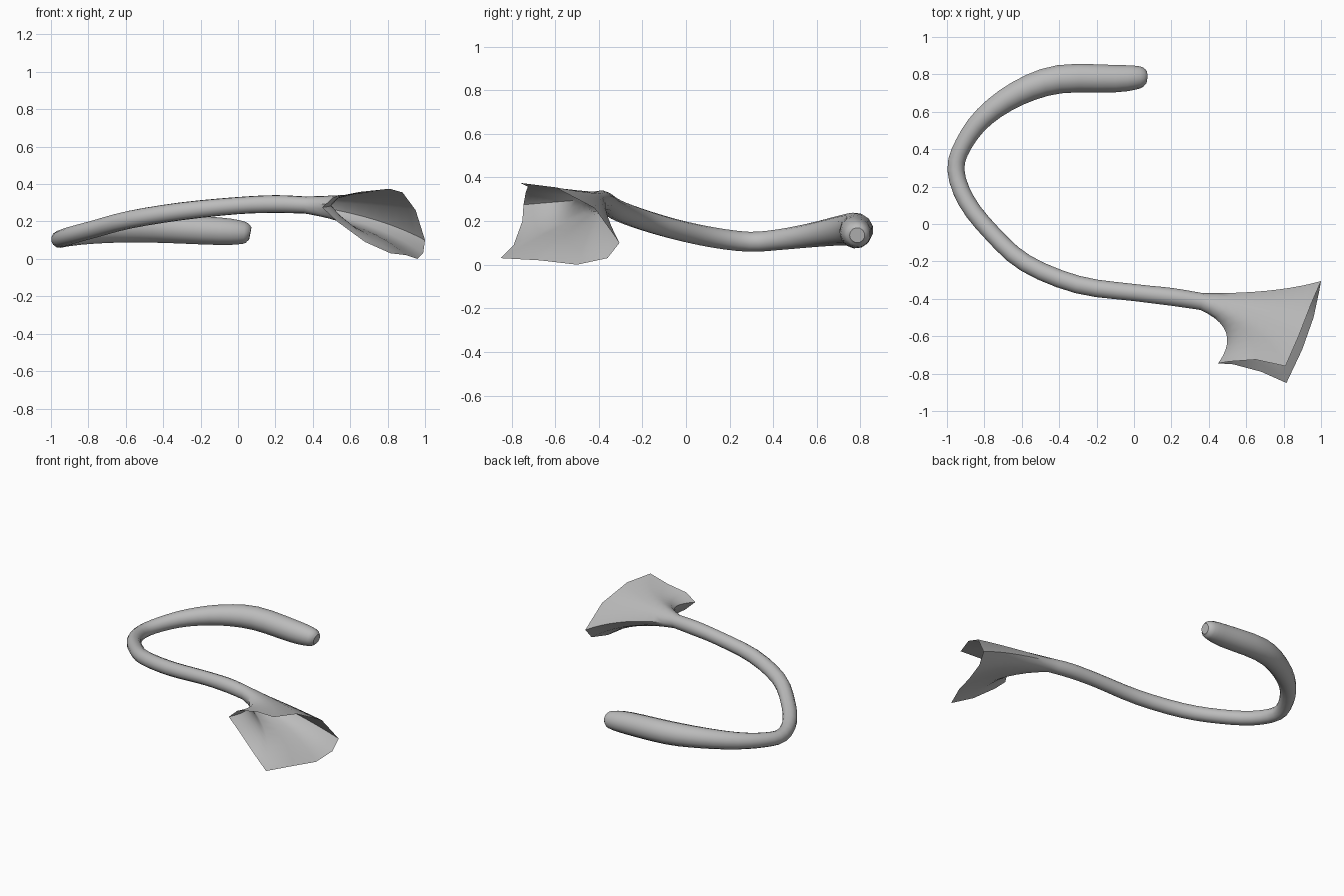
import bpy, bmesh, math
from mathutils import Vector

if "Cube" in bpy.data.objects:
    bpy.data.objects.remove(bpy.data.objects["Cube"])

SIDES = 13

grey = bpy.data.materials.new("soft_grey")
grey.diffuse_color = (0.5, 0.5, 0.5, 1)
grey.use_nodes = True
grey.node_tree.nodes["Principled BSDF"].inputs["Base Color"].default_value = grey.diffuse_color

# centre line of the curled stem, blunt tip first: x, y, z, radius
PATH = [
    (0.065, 0.785, 0.135, 0.035), (0.03, 0.785, 0.14, 0.06), (-0.1, 0.778, 0.148, 0.074),
    (-0.4, 0.775, 0.162, 0.077), (-0.62, 0.70, 0.155, 0.068), (-0.8, 0.575, 0.135, 0.056),
    (-0.91, 0.43, 0.115, 0.048), (-0.953, 0.29, 0.105, 0.046), (-0.895, 0.12, 0.125, 0.047),
    (-0.76, -0.05, 0.162, 0.047), (-0.58, -0.21, 0.21, 0.048), (-0.3, -0.325, 0.255, 0.048),
    (0.0, -0.367, 0.285, 0.046), (0.2, -0.39, 0.293, 0.048), (0.36, -0.415, 0.288, 0.046),
]

# flared rim, starting at the back corner and passing over the top lip
RIM = [
    (1.0, -0.305, 0.1), (0.95, -0.42, 0.26), (0.88, -0.60, 0.355), (0.81, -0.76, 0.375),
    (0.65, -0.725, 0.358), (0.51, -0.735, 0.33), (0.45, -0.745, 0.275), (0.53, -0.75, 0.2),
    (0.68, -0.79, 0.09), (0.815, -0.85, 0.03), (0.90, -0.67, 0.02), (0.96, -0.50, 0.0),
    (0.99, -0.36, 0.03),
]


def smooth_path(points, steps):
    """Catmull-Rom curve through the points."""
    p = [Vector(q) for q in points]
    p = [2 * p[0] - p[1]] + p + [2 * p[-1] - p[-2]]
    out = []
    for i in range(1, len(p) - 2):
        a, b, c, d = p[i - 1:i + 3]
        for k in range(steps):
            t = k / steps
            out.append(0.5 * (2 * b + (c - a) * t + (2 * a - 5 * b + 4 * c - d) * t * t
                              + (3 * b - a - 3 * c + d) * t ** 3))
    return out + [p[-2]]


def bridge(bm, a, b):
    for i in range(SIDES):
        j = (i + 1) % SIDES
        bm.faces.new((a[i], a[j], b[j], b[i]))


bm = bmesh.new()
rings = []

# curled stem
pts = smooth_path(PATH, 3)
for i, p in enumerate(pts):
    centre, r = p.to_3d(), p[3]
    tangent = (pts[min(i + 1, len(pts) - 1)].to_3d() - pts[max(i - 1, 0)].to_3d()).normalized()
    side = Vector((0, 0, 1)).cross(tangent).normalized()
    up = tangent.cross(side)
    ring = []
    for k in range(SIDES):
        a = math.tau * k / SIDES
        ring.append(bm.verts.new(centre + r * (math.cos(a) * side + math.sin(a) * up)))
    rings.append(ring)
bm.faces.new(list(reversed(rings[0])))

# open flare: each stem edge sweeps outward to its rim point
neck = [v.co.copy() for v in rings[-1]]
centre = pts[-1].to_3d()
STEPS = 10
for s in range(1, STEPS + 1):
    t = s / STEPS
    ring = []
    for start, end in zip(neck, RIM):
        end = Vector(end)
        bend = centre + Vector((0.2, -0.02, 0)) + 0.3 * (end - centre) + 0.6 * (start - centre)
        ring.append(bm.verts.new((1 - t) ** 2 * start + 2 * t * (1 - t) * bend + t * t * end))
    rings.append(ring)

for a, b in zip(rings, rings[1:]):
    bridge(bm, a, b)
bmesh.ops.recalc_face_normals(bm, faces=bm.faces)

mesh = bpy.data.meshes.new("curled_stem_with_flare")
bm.to_mesh(mesh)
bm.free()
obj = bpy.data.objects.new("curled_stem_with_flare", mesh)
bpy.context.collection.objects.link(obj)
mesh.materials.append(grey)

bpy.context.view_layer.objects.active = obj
obj.select_set(True)
bpy.ops.object.shade_smooth_by_angle(angle=math.radians(40))
